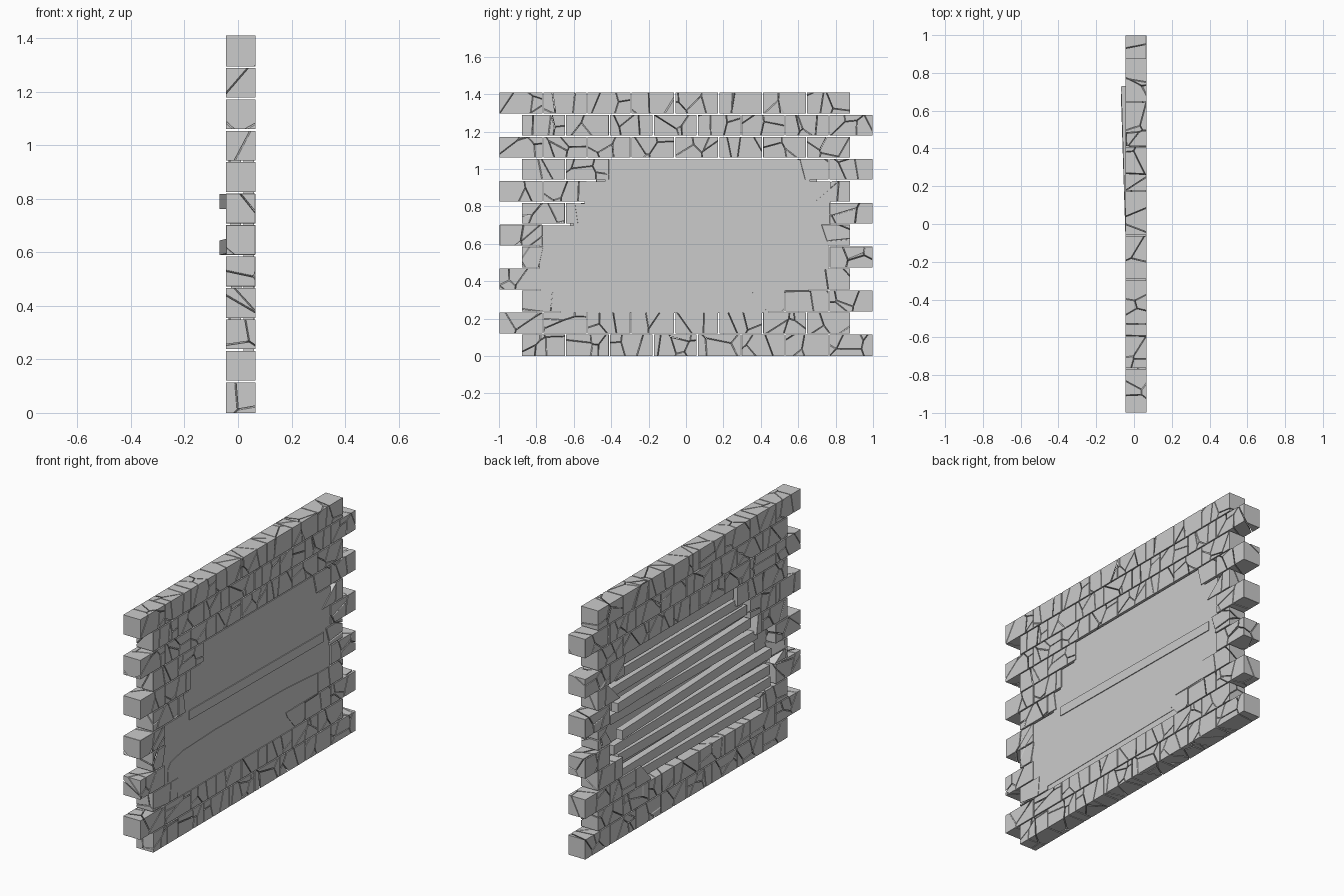
import bpy, bmesh, random
from mathutils import Vector, Euler

if "Cube" in bpy.data.objects:
    bpy.data.objects.remove(bpy.data.objects["Cube"])

random.seed(7)
ROW_H, BRICK_W = 0.1175, 0.235
X0, X1 = -0.045, 0.065
GAP = 0.0022

# Hole in the wall: row -> (left edge, right edge) along y
HOLE = {2: (-0.66, 0.43), 3: (-0.765, 0.645), 4: (-0.77, 0.75), 5: (-0.77, 0.75),
        6: (-0.59, 0.76), 7: (-0.53, 0.76), 8: (-0.42, 0.65)}


def make_object(name, bm):
    bmesh.ops.recalc_face_normals(bm, faces=bm.faces)
    mesh = bpy.data.meshes.new(name)
    bm.to_mesh(mesh)
    bm.free()
    ob = bpy.data.objects.new(name, mesh)
    bpy.context.collection.objects.link(ob)
    return ob


def box(bm, lo, hi):
    lo, hi = Vector(lo), Vector(hi)
    vs = bmesh.ops.create_cube(bm, size=1)["verts"]
    for v in vs:
        v.co = (lo + hi) / 2 + v.co * (hi - lo)
    return vs


def voronoi_cell(lo, hi, seed, others):
    """One shard of a brick: the box cut by the planes halfway to the other seeds."""
    bm = bmesh.new()
    box(bm, lo, hi)
    for o in others:
        n = (o - seed).normalized()
        res = bmesh.ops.bisect_plane(bm, geom=bm.verts[:] + bm.edges[:] + bm.faces[:],
                                     dist=1e-6, plane_co=(o + seed) / 2 - n * GAP,
                                     plane_no=n, clear_outer=True)
        edges = [e for e in res["geom_cut"] if isinstance(e, bmesh.types.BMEdge)]
        if len(edges) > 2:
            bmesh.ops.holes_fill(bm, edges=edges, sides=0)
    return bm


def slab(name, outline, xa, xb):
    """Flat yz outline extruded along x."""
    bm = bmesh.new()
    f = bm.faces.new([bm.verts.new((xa, y, z)) for y, z in outline])
    ext = bmesh.ops.extrude_face_region(bm, geom=[f])["geom"]
    for v in ext:
        if isinstance(v, bmesh.types.BMVert):
            v.co.x = xb
    return make_object(name, bm)


# Courses of cracked bricks, every other course shifted by half a brick
for row in range(12):
    y_start = -1.0 if row % 2 else -0.88
    left, right = HOLE.get(row, (9, 9))
    course = bmesh.new()
    for k in range(8):
        a = y_start + k * BRICK_W
        b = a + BRICK_W
        if a > left - 0.01 and b < right + 0.01:
            continue
        lo = Vector((X0, a + 0.003, row * ROW_H + (0.003 if row else 0)))
        hi = Vector((X1, b - 0.003, (row + 1) * ROW_H - (0.003 if row < 11 else 0)))
        seeds = [Vector([random.uniform(l, h) for l, h in zip(lo, hi)])
                 for _ in range(random.randint(5, 7))]
        for s in seeds:
            cell = voronoi_cell(lo, hi, s, [o for o in seeds if o is not s])
            if cell.verts:
                mid = sum((v.co for v in cell.verts), Vector()) / len(cell.verts)
                if not left < mid.y < right:
                    tmp = bpy.data.meshes.new("shard")
                    cell.to_mesh(tmp)
                    course.from_mesh(tmp)
                    bpy.data.meshes.remove(tmp)
            cell.free()
    ob = make_object(f"brick_course_{row + 1}", course)
    bev = ob.modifiers.new("edge_wear", "BEVEL")
    bev.width, bev.segments, bev.limit_method = 0.0025, 1, "ANGLE"

# Plaster panel filling the hole, tucked slightly behind the bricks
outline = []
for row, (l, r) in HOLE.items():
    outline += [(r + 0.012, row * ROW_H - 0.006), (r + 0.012, (row + 1) * ROW_H - 0.006)]
for row, (l, r) in reversed(HOLE.items()):
    outline += [(l - 0.012, (row + 1) * ROW_H - 0.006), (l - 0.012, row * ROW_H - 0.006)]
slab("plaster_panel", outline, 0.02, 0.060)

# Slightly raised patch on the lower front of the plaster
slab("plaster_patch", [(-0.73, 0.26), (0.42, 0.27), (0.42, 0.355), (0.65, 0.36), (0.65, 0.47),
                       (0.35, 0.49), (-0.3, 0.5), (-0.6, 0.49), (-0.71, 0.465), (-0.74, 0.43)],
     0.05, 0.0625)


def slat(name, y0, y1, z, x, tilt=0.0, yaw=0.0, h=0.055, t=0.04):
    bm = bmesh.new()
    box(bm, (-t / 2, -(y1 - y0) / 2, -h / 2), (t / 2, (y1 - y0) / 2, h / 2))
    ob = make_object(name, bm)
    ob.location = (x, (y0 + y1) / 2, z)
    ob.rotation_euler = Euler((tilt, 0, yaw))


# Wooden slats across the back of the plaster: (y0, y1, z, x, tilt, yaw)
SLATS = [(-0.66, 0.45, 0.29, -0.008, 0.006, 0), (-0.74, 0.64, 0.37, -0.012, -0.01, 0.004),
         (-0.74, 0.66, 0.45, -0.006, 0.008, 0), (-0.75, 0.72, 0.535, -0.012, -0.006, 0.006),
         (-0.60, 0.69, 0.622, -0.029, -0.008, 0.032), (-0.62, 0.74, 0.705, -0.008, 0.01, 0),
         (-0.56, 0.73, 0.79, -0.029, 0.0, 0.03), (-0.52, 0.74, 0.875, -0.01, -0.008, 0),
         (-0.48, 0.70, 0.95, -0.012, 0.006, 0.005), (-0.40, 0.62, 1.02, -0.008, 0, 0)]
for i, s in enumerate(SLATS):
    slat(f"slat_{i + 1}", *s)

# One slat showing through the front of the plaster
slat("front_slat", -0.54, 0.70, 0.668, 0.045, tilt=-0.012, t=0.04)
